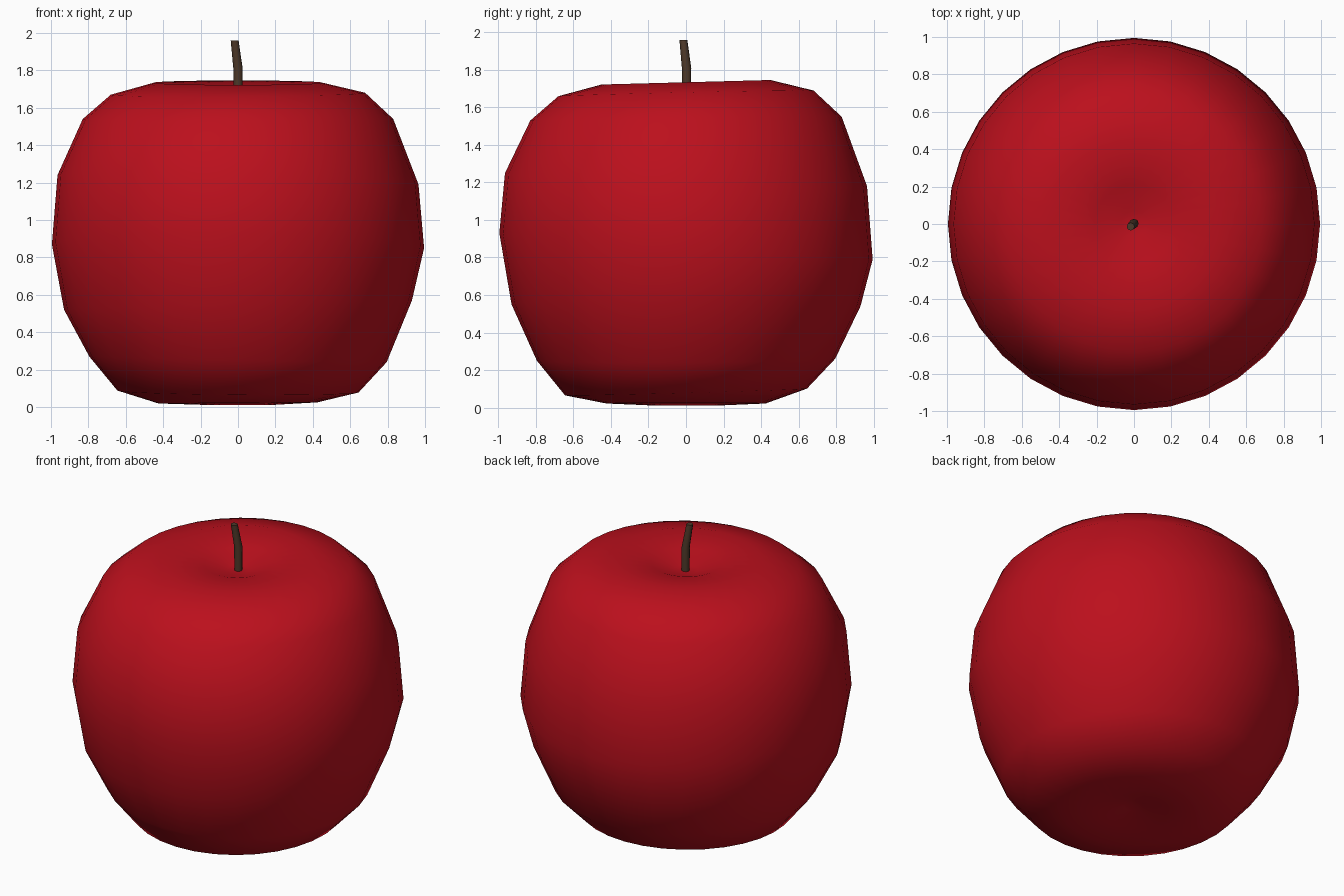
import bpy, bmesh
from math import sin, cos, pi
from mathutils import Vector

if "Cube" in bpy.data.objects:
    bpy.data.objects.remove(bpy.data.objects["Cube"])


def material(name, color):
    m = bpy.data.materials.new(name)
    m.diffuse_color = (*color, 1)
    m.use_nodes = True
    m.node_tree.nodes["Principled BSDF"].inputs["Base Color"].default_value = m.diffuse_color
    return m


def build(name, rings, mat, smooth):
    """Bridge a list of closed rings, capping both ends."""
    bm = bmesh.new()
    loops = [[bm.verts.new(p) for p in ring] for ring in rings]
    n = len(loops[0])
    for a, b in zip(loops, loops[1:]):
        for i in range(n):
            j = (i + 1) % n
            bm.faces.new((a[i], a[j], b[j], b[i]))
    for loop in (loops[0], loops[-1]):
        center = bm.verts.new(sum((v.co for v in loop), Vector()) / n)
        for i in range(n):
            bm.faces.new((loop[i], loop[(i + 1) % n], center))
    bmesh.ops.recalc_face_normals(bm, faces=bm.faces)
    for f in bm.faces:
        f.smooth = smooth
    mesh = bpy.data.meshes.new(name)
    bm.to_mesh(mesh)
    bm.free()
    mesh.materials.append(mat)
    obj = bpy.data.objects.new(name, mesh)
    bpy.context.collection.objects.link(obj)
    return obj


# Fruit profile: radius, height, tilt along x, tilt along y
profile = [
    (0.06, 0.05, 0, 0), (0.20, 0.012, 0, 0), (0.425, 0.022, 0.003, 0),
    (0.645, 0.083, -0.005, 0.018), (0.795, 0.255, -0.015, 0.005),
    (0.93, 0.545, 0.025, -0.005), (0.995, 0.86, -0.01, -0.07),
    (0.965, 1.215, -0.025, -0.035), (0.83, 1.54, 0, 0.01),
    (0.68, 1.675, 0.005, 0.015), (0.45, 1.734, 0, 0.012),
    (0.21, 1.705, 0, 0.005), (0.07, 1.655, 0, 0),
]
SIDES = 32
angles = [2 * pi * i / SIDES for i in range(SIDES)]
fruit = [[(r * cos(a), r * sin(a), z + tx * cos(a) + ty * sin(a)) for a in angles]
         for r, z, tx, ty in profile]
build("apple_body", fruit, material("red_skin", (0.5, 0.005, 0.012)), True)

# Bent stem: x, y, z, radius
path = [(0, 0.003, 1.60, 0.024), (0, 0.003, 1.81, 0.025), (-0.018, -0.014, 1.96, 0.021)]
stem = [[(x + r * cos(pi * i / 4), y + r * sin(pi * i / 4), z) for i in range(8)]
        for x, y, z, r in path]
stem_obj = build("stem", stem, material("brown_stem", (0.075, 0.04, 0.022)), True)
for o in bpy.context.selected_objects:
    o.select_set(False)
bpy.context.view_layer.objects.active = stem_obj
stem_obj.select_set(True)
bpy.ops.object.shade_smooth_by_angle(angle=pi / 3)
